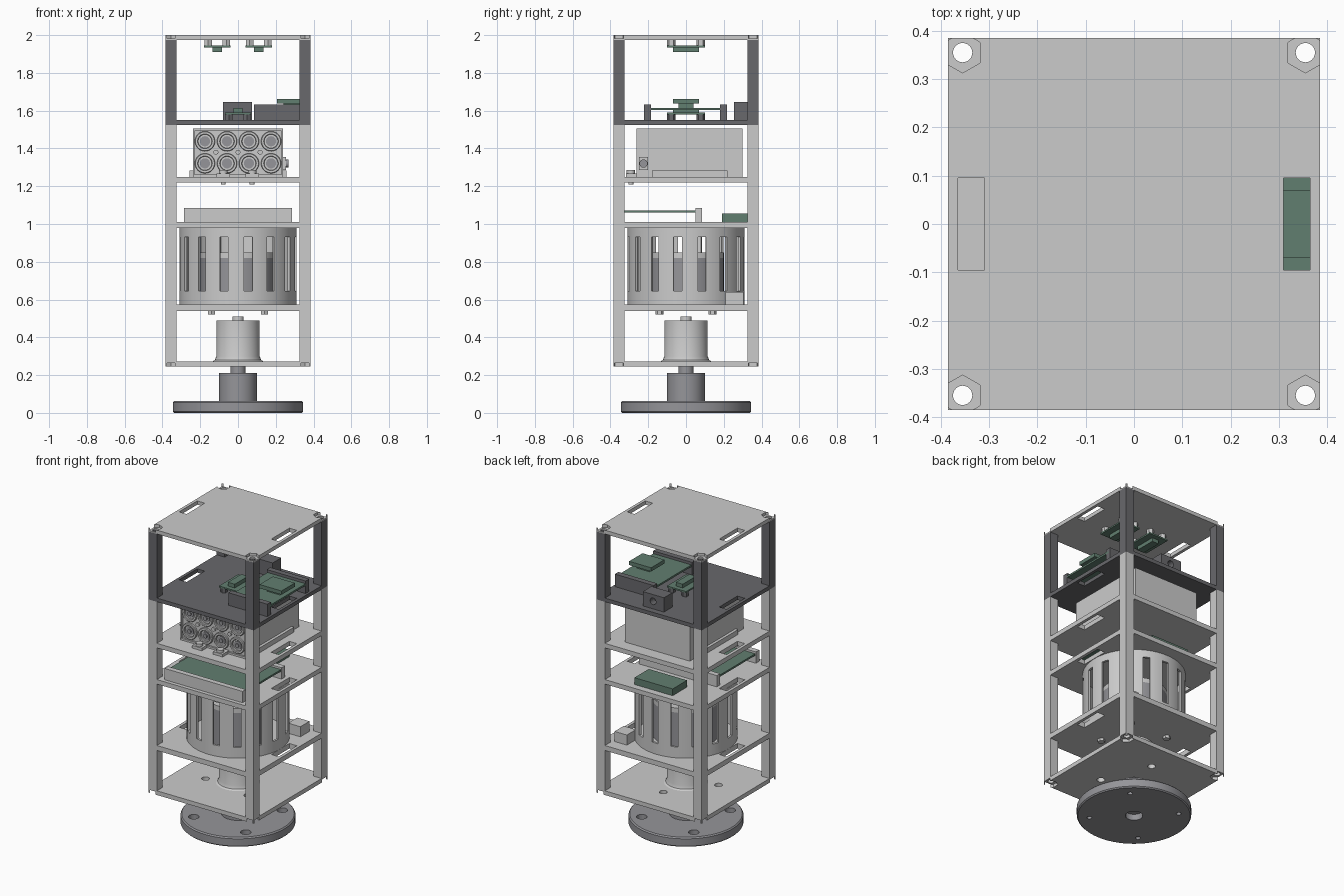
import bpy, bmesh, math
from mathutils import Matrix, Vector

if "Cube" in bpy.data.objects:
    bpy.data.objects.remove(bpy.data.objects["Cube"])


def material(name, rgb):
    m = bpy.data.materials.new(name)
    m.diffuse_color = (*rgb, 1)
    m.use_nodes = True
    m.node_tree.nodes["Principled BSDF"].inputs["Base Color"].default_value = m.diffuse_color
    return m


DARK = material("dark_grey", (0.14, 0.14, 0.15))
MID = material("mid_grey", (0.3, 0.3, 0.32))
GREEN = material("board_green", (0.12, 0.21, 0.16))


def finish(name, bm, mat=None, smooth=False):
    bmesh.ops.recalc_face_normals(bm, faces=bm.faces)
    me = bpy.data.meshes.new(name)
    bm.to_mesh(me)
    bm.free()
    ob = bpy.data.objects.new(name, me)
    bpy.context.collection.objects.link(ob)
    if mat:
        me.materials.append(mat)
    if smooth:
        smooth_object(ob)
    return ob


def smooth_object(ob):
    bpy.ops.object.select_all(action='DESELECT')
    ob.select_set(True)
    bpy.context.view_layer.objects.active = ob
    bpy.ops.object.shade_smooth_by_angle(angle=math.radians(35))


def add_box(bm, x0, x1, y0, y1, z0, z1, rot=0):
    m = Matrix.Rotation(rot, 4, 'Z') @ Matrix.Translation(
        ((x0 + x1) / 2, (y0 + y1) / 2, (z0 + z1) / 2)) @ Matrix.Diagonal((x1 - x0, y1 - y0, z1 - z0, 1))
    bmesh.ops.create_cube(bm, size=1, matrix=m)


def add_cyl(bm, x, y, z0, z1, r, n=24, rot=0):
    bmesh.ops.create_cone(bm, cap_ends=True, segments=n, radius1=r, radius2=r, depth=z1 - z0,
                          matrix=Matrix.Translation((x, y, (z0 + z1) / 2)) @ Matrix.Rotation(rot, 4, 'Z'))


def box(name, *dims, mat=None):
    bm = bmesh.new()
    add_box(bm, *dims)
    return finish(name, bm, mat)


def cyls(name, items, mat=None, n=24):
    bm = bmesh.new()
    for it in items:
        add_cyl(bm, *it, n=n)
    return finish(name, bm, mat, n > 8)


def lathe(name, profile, mat=None, n=64, place=None):
    bm = bmesh.new()
    vs = [bm.verts.new((r, 0, z)) for r, z in profile]
    es = [bm.edges.new(p) for p in zip(vs, vs[1:])]
    if profile[0][0] > 0:
        es.append(bm.edges.new((vs[-1], vs[0])))
    bmesh.ops.spin(bm, geom=vs + es, cent=(0, 0, 0), axis=(0, 0, 1), angle=math.tau, steps=n)
    bmesh.ops.remove_doubles(bm, verts=bm.verts, dist=1e-5)
    if place:
        bm.transform(place)
    return finish(name, bm, mat, True)


def cut(ob, bm):
    tool = finish("cutter", bm)
    mod = ob.modifiers.new("cut", 'BOOLEAN')
    mod.operation, mod.solver, mod.object = 'DIFFERENCE', 'EXACT', tool
    bpy.context.view_layer.objects.active = ob
    bpy.ops.object.modifier_apply(modifier="cut")
    bpy.data.objects.remove(tool)


W, C = 0.385, 0.355
CORNERS = [(sx * C, sy * C) for sx in (-1, 1) for sy in (-1, 1)]


def corner_cuts(ob, bm=None):
    # rod holes through the corners, then hexagonal nut recesses at both ends
    bm = bm or bmesh.new()
    for x, y in CORNERS:
        add_cyl(bm, x, y, -0.1, 2.1, 0.02)
    cut(ob, bm)
    bm = bmesh.new()
    for x, y in CORNERS:
        add_cyl(bm, x, y, 1.982, 2.1, 0.042, 6, math.pi / 6 * 0)
        add_cyl(bm, x, y, 0.1, 0.265, 0.042, 6, math.pi / 6 * 0)
    cut(ob, bm)


# shelves with cable slots
BASE_HOLES = [(0.2 * math.cos(math.radians(a)), 0.2 * math.sin(math.radians(a))) for a in (82, 202, 322)]
for name, z0, z1, mat in (("base_plate", 0.245, 0.273, None), ("drum_shelf", 0.54, 0.573, None),
                          ("board_shelf", 0.98, 1.01, None), ("pack_shelf", 1.22, 1.25, None),
                          ("upper_shelf", 1.525, 1.55, DARK), ("top_plate", 1.975, 2.0, None)):
    plate = box(name, -W, W, -W, W, z0, z1, mat=mat)
    bm = bmesh.new()
    if name == "base_plate":
        for x, y in BASE_HOLES:
            add_cyl(bm, x, y, 0, 0.5, 0.024)
    else:
        for s in (-1, 1):
            add_box(bm, *sorted((s * 0.31, s * 0.365)), -0.095, 0.095, z0 - 0.1, z1 + 0.1)
    corner_cuts(plate, bm)

# corner posts, one set per storey
for name, z0, z1, mat in (("motor_posts", 0.273, 0.54, None), ("drum_posts", 0.573, 0.98, None),
                          ("board_posts", 1.01, 1.22, None), ("pack_posts", 1.25, 1.525, None),
                          ("upper_posts", 1.55, 1.975, DARK)):
    bm = bmesh.new()
    for x, y in CORNERS:
        add_box(bm, x - 0.03, x + 0.03, y - 0.03, y + 0.03, z0, z1)
    posts = finish(name, bm, mat)
    bm = bmesh.new()
    for x, y in CORNERS:
        add_cyl(bm, x, y, 0, 2.1, 0.02)
    cut(posts, bm)

# mounting flange with hub and shaft
flange = lathe("mount_flange", [(0, 0), (0.338, 0), (0.345, 0.007), (0.345, 0.055), (0.338, 0.063), (0.1, 0.063),
                                (0.1, 0.21), (0.04, 0.21), (0.04, 0.25), (0, 0.25)], MID)
bm = bmesh.new()
for k in range(4):
    a = math.radians(45 + 90 * k)
    x, y = 0.27 * math.cos(a), 0.27 * math.sin(a)
    add_cyl(bm, x, y, -0.1, 0.035, 0.015)
    add_cyl(bm, x, y, 0.03, 0.1, 0.032)
add_cyl(bm, 0, 0, -0.1, 0.04, 0.053)
cut(flange, bm)
smooth_object(flange)

# bearing housing on the base
lathe("bearing_housing", [(0, 0.272), (0.135, 0.272), (0.122, 0.28), (0.115, 0.3), (0.115, 0.49), (0.03, 0.49),
                          (0.03, 0.51), (0, 0.51)])

# slotted drum with inner core
drum = lathe("slotted_drum", [(0, 0.573), (0.31, 0.573), (0.31, 0.978), (0.295, 0.978), (0.295, 0.59), (0, 0.59)])
bm = bmesh.new()
for k in range(15):
    add_box(bm, 0.25, 0.36, -0.0225, 0.0225, 0.645, 0.93, math.radians(-8 + 24 * k))
cut(drum, bm)
smooth_object(drum)
lathe("drum_core", [(0, 0.585), (0.2, 0.585), (0.2, 0.82), (0, 0.82)], MID)
lathe("drum_core_cap", [(0, 0.82), (0.2, 0.82), (0.2, 0.85), (0, 0.85)])
box("drum_cable_block", 0.22, 0.31, 0.21, 0.305, 0.573, 0.64)
cyls("drum_screws", [(sx * 0.14, sy * 0.14, 0.522, 0.54, 0.022) for sx in (-1, 1) for sy in (-1, 1)], n=6)

# wide control board on two rails, with a small module behind
box("wide_board_front_rail", -0.285, 0.285, -0.36, -0.325, 1.01, 1.085)
box("wide_board_back_rail", -0.285, 0.285, 0.05, 0.085, 1.01, 1.085)
box("wide_board", -0.28, 0.28, -0.345, 0.07, 1.06, 1.072, mat=GREEN)
box("small_module", -0.14, 0.14, 0.19, 0.34, 1.01, 1.055, mat=GREEN)

# power pack with round cell ends
box("pack_body", -0.238, 0.238, -0.25, 0.30, 1.25, 1.505)
box("pack_foot", -0.257, 0.257, -0.18, 0.22, 1.25, 1.282)
for dims in ((-0.238, 0.238, 1.493, 1.505), (-0.238, 0.238, 1.25, 1.262),
             (-0.238, -0.23, 1.262, 1.493), (0.23, 0.238, 1.262, 1.493)):
    box("pack_front_rim", dims[0], dims[1], -0.262, -0.25, dims[2], dims[3])


def facing_front(x, z):
    return Matrix.Translation((x, -0.248, z)) @ Matrix.Rotation(math.pi / 2, 4, 'X')


for z in (1.438, 1.321):
    for x in (-0.175, -0.058, 0.058, 0.175):
        lathe("cell_ring", [(0.036, 0), (0.053, 0), (0.053, 0.012), (0.05, 0.015), (0.039, 0.015), (0.036, 0.012)],
              n=32, place=facing_front(x, z))
        lathe("cell_tip", [(0, 0), (0.027, 0), (0.027, 0.008), (0.013, 0.008), (0.013, 0.015), (0, 0.015)],
              MID, 24, facing_front(x, z))
for x in (-0.117, 0, 0.117):
    lathe("pack_screw", [(0, 0), (0.013, 0), (0.013, 0.012), (0, 0.012)], n=16, place=facing_front(x, 1.38))
box("side_jack", 0.238, 0.255, -0.25, -0.2, 1.285, 1.355)
lathe("side_jack_plug", [(0, 0), (0.022, 0), (0.022, 0.015), (0, 0.015)], MID, 20,
      Matrix.Translation((0.253, -0.225, 1.32)) @ Matrix.Rotation(math.pi / 2, 4, 'Y'))
for x in (-0.078, 0.075):
    box("pack_tab", x - 0.035, x + 0.035, -0.318, -0.25, 1.25, 1.268)
    cyls("pack_tab_bolt", [(x, -0.292, 1.268, 1.285, 0.022), (x, -0.292, 1.208, 1.22, 0.013)])

# main computer board on the upper shelf
box("computer_front_rail", 0.085, 0.37, -0.222, -0.185, 1.55, 1.633, mat=DARK)
box("computer_back_rail", 0.085, 0.37, 0.18, 0.217, 1.55, 1.633, mat=DARK)
box("computer_board", 0.09, 0.37, -0.2, 0.2, 1.603, 1.615, mat=GREEN)
box("computer_module", 0.207, 0.368, -0.07, 0.07, 1.637, 1.662, mat=GREEN)
box("computer_module_header", 0.24, 0.335, -0.04, 0.04, 1.615, 1.637, mat=GREEN)

# clamp block at the back edge
clamp = box("clamp_block", -0.08, 0.075, 0.255, 0.345, 1.55, 1.645, mat=DARK)
bm = bmesh.new()
bmesh.ops.create_cone(bm, cap_ends=True, segments=24, radius1=0.022, radius2=0.022, depth=0.1,
                      matrix=Matrix.Translation((0, 0.35, 1.6)) @ Matrix.Rotation(math.pi / 2, 4, 'X'))
cut(clamp, bm)


# sensor boards: one standing on the upper shelf, two hanging under the top plate
def sensor(x, z, s):
    def span(a, b):
        return sorted((z + s * a, z + s * b))
    cyls("sensor_standoffs", [(x + i * 0.048, j * 0.078, *span(0, 0.038), 0.022) for i in (-1, 1) for j in (-1, 1)],
         DARK if s > 0 else None, n=6)
    box("sensor_board", x - 0.07, x + 0.07, -0.1, 0.1, *span(0.03, 0.04), mat=GREEN)
    box("sensor_header", x - 0.025, x + 0.025, -0.07, 0.07, *span(0.04, 0.065), mat=GREEN)


sensor(0, 1.55, 1)
sensor(-0.11, 1.975, -1)
sensor(0.11, 1.975, -1)
